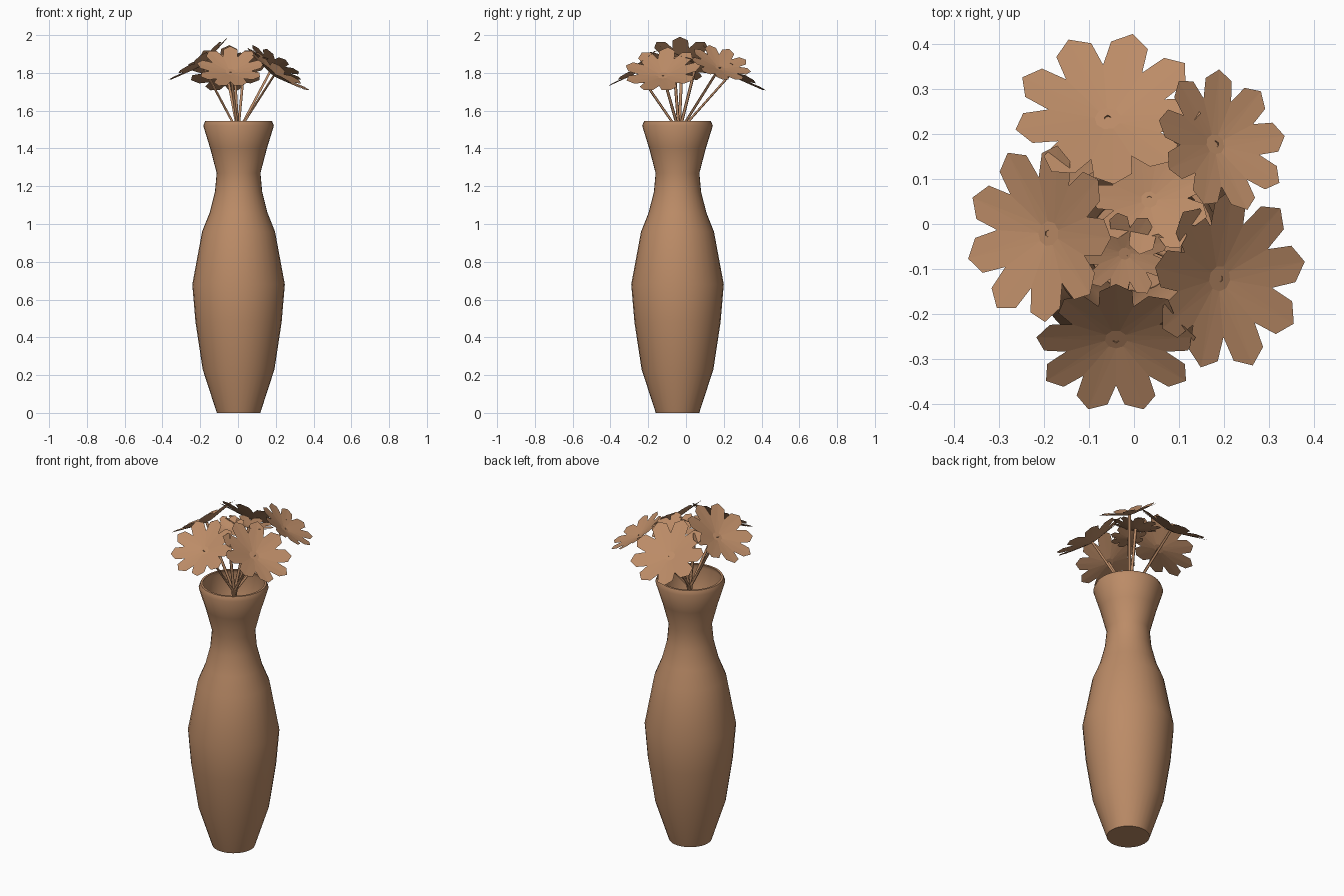
import bpy, bmesh, math
from mathutils import Vector, Matrix

cube = bpy.data.objects.get("Cube")
if cube:
    bpy.data.objects.remove(cube, do_unlink=True)

clay = bpy.data.materials.new("tan_clay")
clay.use_nodes = True
TAN = (0.50, 0.26, 0.135, 1)
clay.diffuse_color = TAN
clay.node_tree.nodes["Principled BSDF"].inputs["Base Color"].default_value = TAN


def finish(bm, name, smooth=None):
    mesh = bpy.data.meshes.new(name)
    bm.to_mesh(mesh)
    bm.free()
    mesh.materials.append(clay)
    obj = bpy.data.objects.new(name, mesh)
    bpy.context.collection.objects.link(obj)
    if smooth:
        bpy.ops.object.select_all(action='DESELECT')
        obj.select_set(True)
        bpy.context.view_layer.objects.active = obj
        bpy.ops.object.shade_smooth_by_angle(angle=math.radians(smooth))
    return obj


# Vase: outer profile, then the same curve back down inside
AXIS = Vector((0.003, -0.045, 0))
outer = [(0.115, 0), (0.19, 0.23), (0.228, 0.48), (0.245, 0.68), (0.193, 0.96),
         (0.153, 1.06), (0.125, 1.17), (0.116, 1.27), (0.15, 1.4), (0.187, 1.52),
         (0.177, 1.545)]
inner = [(r - 0.012, max(z, 0.02)) for r, z in reversed(outer)]
profile = [(0, 0)] + outer + inner + [(0, 0.02)]
bm = bmesh.new()
points = [bm.verts.new(AXIS + Vector((r, 0, z))) for r, z in profile]
edges = [bm.edges.new(pair) for pair in zip(points, points[1:])]
bmesh.ops.spin(bm, geom=points + edges, cent=AXIS, axis=(0, 0, 1),
               angle=math.tau, steps=32, use_merge=True)
bmesh.ops.remove_doubles(bm, verts=bm.verts, dist=0.0005)
bmesh.ops.recalc_face_normals(bm, faces=bm.faces)
finish(bm, "vase", 40)

PETALS = 9
STEP = math.tau / PETALS


def flower(name, centre, radius, tilt, heading):
    """Shallow cup of blunt petals, leaning towards the heading, with its stem."""
    frame = (Matrix.Translation(centre)
             @ Matrix.Rotation(math.radians(heading), 4, 'Z')
             @ Matrix.Rotation(math.radians(tilt), 4, 'Y'))
    depth = 0.22 * radius

    def at(bm, r, angle):
        z = depth * (max(r, 0.14) - 0.9)
        return bm.verts.new(frame @ Vector((r * radius * math.cos(angle),
                                            r * radius * math.sin(angle), z)))

    bm = bmesh.new()
    hub = [at(bm, 0.14, i * STEP) for i in range(PETALS)]
    notch = [at(bm, 0.63, i * STEP) for i in range(PETALS)]
    bm.faces.new(hub)
    for i in range(PETALS):
        j = (i + 1) % PETALS
        mid = (i + 0.5) * STEP
        left, tip, right = (at(bm, r, mid + a) for r, a in
                            ((0.89, -0.23), (1.0, 0), (0.89, 0.23)))
        bm.faces.new((hub[i], notch[i], left, tip))
        bm.faces.new((hub[i], tip, hub[j]))
        bm.faces.new((hub[j], tip, right, notch[j]))
    finish(bm, name + "_flower")

    # Stem runs from inside the vase up to the hub
    top = frame @ Vector((0, 0, -0.76 * depth))
    neck = Vector((0.04 * top.x, -0.035 + 0.04 * top.y, 1.5))
    foot = Vector((-0.15 * top.x, -0.045 - 0.15 * top.y, 1.1))
    bm = bmesh.new()
    rings = []
    for p in (foot, neck, top):
        ring = bmesh.ops.create_circle(bm, segments=6, radius=0.008,
                                       matrix=Matrix.Translation(p))["verts"]
        rings.append(ring)
    for low, high in zip(rings, rings[1:]):
        for k in range(6):
            n = (k + 1) % 6
            bm.faces.new((low[k], low[n], high[n], high[k]))
    bm.faces.new(rings[0])
    bmesh.ops.recalc_face_normals(bm, faces=bm.faces)
    finish(bm, name + "_stem", 65)


# Bouquet: five outer blooms and two small ones in the middle
flower("back", (-0.06, 0.255, 1.82), 0.21, 36, 95)
flower("back_left", (0.195, 0.185, 1.85), 0.165, 35, 28)
flower("right", (-0.21, -0.02, 1.87), 0.2, 36, 176)
flower("left", (0.21, -0.125, 1.815), 0.205, 35, -10)
flower("front", (-0.04, -0.275, 1.83), 0.18, 37, -90)
flower("middle_back", (0.035, 0.06, 1.87), 0.135, 15, 80)
flower("middle_front", (-0.02, -0.07, 1.88), 0.1, 14, -80)
